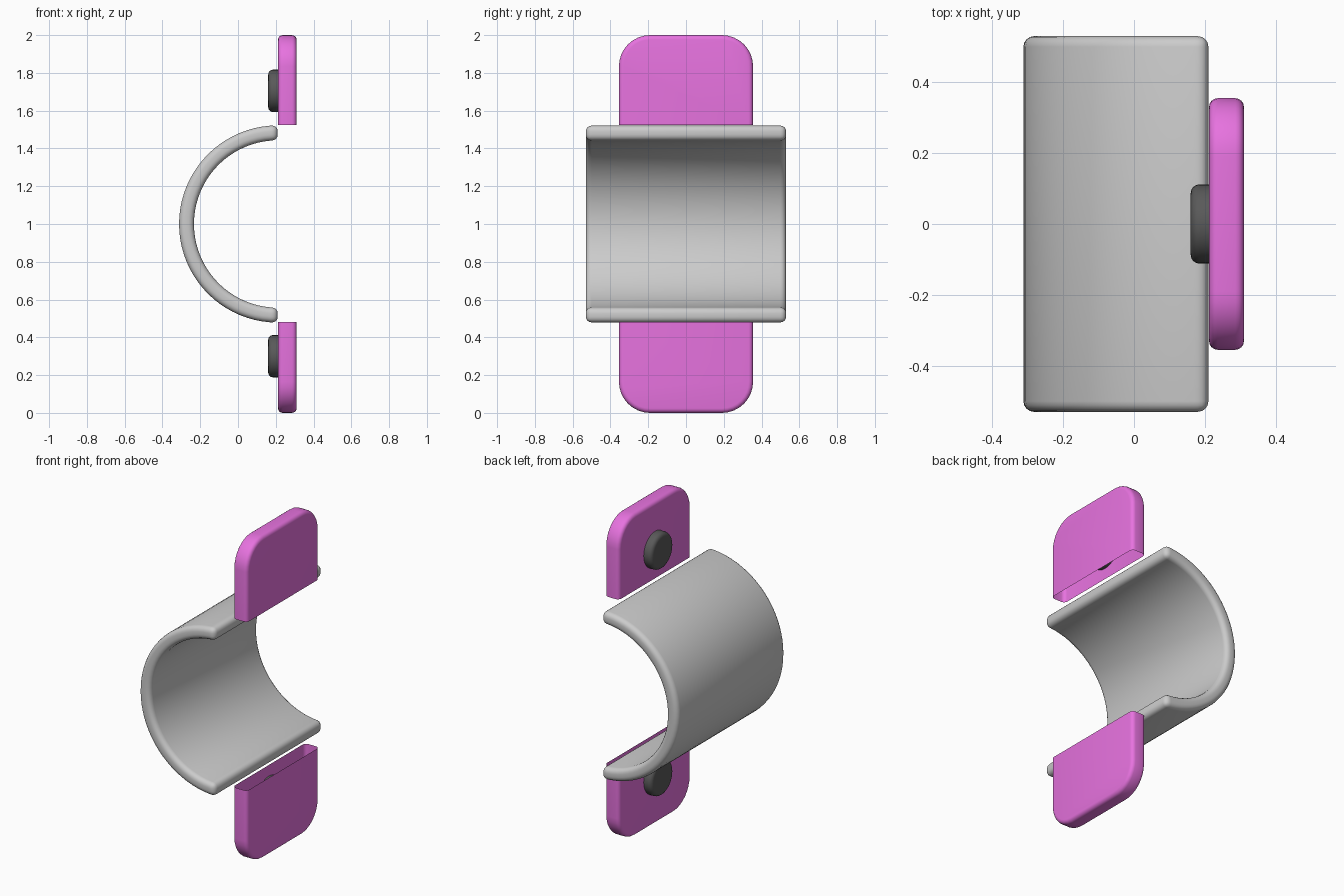
import bpy, bmesh
from math import pi, sin, cos, radians
from mathutils import Matrix, Vector

if "Cube" in bpy.data.objects:
    bpy.data.objects.remove(bpy.data.objects["Cube"])


def material(name, color):
    m = bpy.data.materials.new(name)
    m.diffuse_color = (*color, 1)
    m.use_nodes = True
    m.node_tree.nodes["Principled BSDF"].inputs["Base Color"].default_value = m.diffuse_color
    return m


def finish(bm, name, mat=None):
    me = bpy.data.meshes.new(name)
    bm.to_mesh(me)
    bm.free()
    ob = bpy.data.objects.new(name, me)
    bpy.context.collection.objects.link(ob)
    if mat:
        me.materials.append(mat)
    bpy.ops.object.select_all(action='DESELECT')
    ob.select_set(True)
    bpy.context.view_layer.objects.active = ob
    bpy.ops.object.shade_smooth_by_angle(angle=radians(35))
    return ob


def round_edges(bm, width):
    bmesh.ops.recalc_face_normals(bm, faces=bm.faces)
    sharp = [e for e in bm.edges if e.calc_face_angle(0) > radians(50)]
    bmesh.ops.bevel(bm, geom=sharp, offset=width, segments=4, profile=0.5, affect='EDGES')


def extrude(bm, vec):
    geo = bmesh.ops.extrude_face_region(bm, geom=bm.faces[:])['geom']
    bmesh.ops.translate(bm, vec=vec, verts=[v for v in geo if isinstance(v, bmesh.types.BMVert)])


pink = material("pink", (0.8, 0.17, 0.74))
dark = material("dark_grey", (0.1, 0.1, 0.1))

# half-round clamp shell
bm = bmesh.new()
N = 40
rows = []
for i in range(N + 1):
    a = pi / 2 + pi * i / N
    rows.append([bm.verts.new((0.21 + r * cos(a), -0.53, 1.0 + r * sin(a))) for r in (0.522, 0.443)])
for p, q in zip(rows, rows[1:]):
    bm.faces.new((p[0], p[1], q[1], q[0]))
extrude(bm, (0, 1.06, 0))
round_edges(bm, 0.03)
finish(bm, "clamp_shell")


# mounting tabs: each is one end of a long rounded plate, left open where cut
def tab(name, cut, direction):
    bm = bmesh.new()
    R, pts = 0.165, []
    for k, (sy, sz) in enumerate(((1, 1), (-1, 1), (-1, -1), (1, -1))):
        for i in range(9):
            a = pi / 2 * (k + i / 8)
            pts.append((0.212, sy * (0.355 - R) + R * cos(a), 1 + sz * (1 - R) + R * sin(a)))
    bm.faces.new([bm.verts.new(p) for p in pts])
    extrude(bm, (0.098, 0, 0))
    round_edges(bm, 0.024)
    bmesh.ops.bisect_plane(bm, geom=bm.verts[:] + bm.edges[:] + bm.faces[:],
                           plane_co=Vector((0, 0, cut)), plane_no=Vector((0, 0, direction)),
                           clear_inner=True)
    finish(bm, name, pink)


# bolt heads on the back of the tabs
def bolt(name, z):
    bm = bmesh.new()
    bmesh.ops.create_cone(bm, cap_ends=True, segments=32, radius1=0.112, radius2=0.112, depth=0.1,
                          matrix=Matrix.Translation((0.21, 0, z)) @ Matrix.Rotation(pi / 2, 4, 'Y'))
    round_edges(bm, 0.025)
    finish(bm, name, dark)


for side, cut, d, z in (("upper", 1.525, 1, 1.705), ("lower", 0.48, -1, 0.3)):
    tab(side + "_tab", cut, d)
    bolt(side + "_bolt", z)
